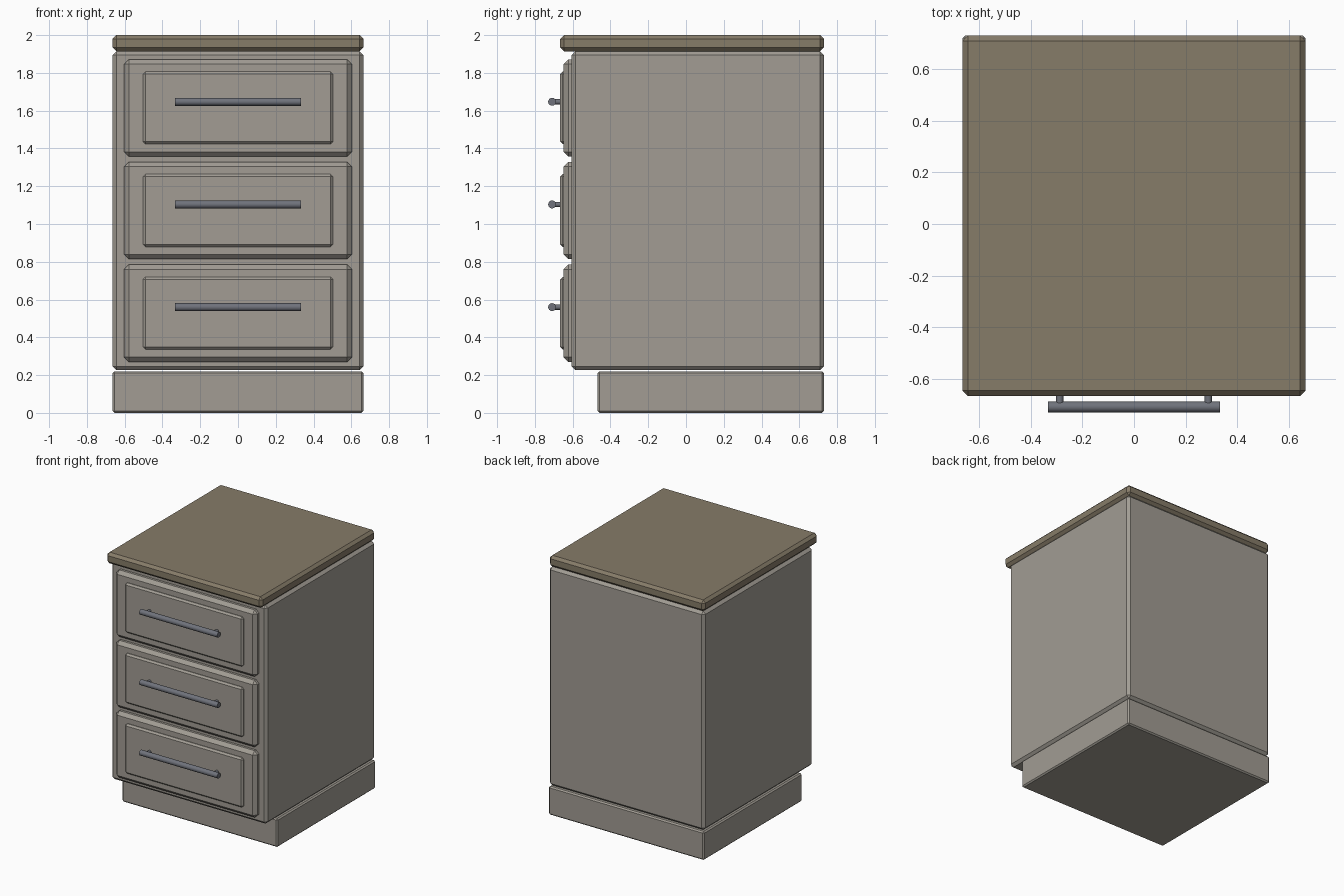
import bpy, math

if "Cube" in bpy.data.objects:
    bpy.data.objects.remove(bpy.data.objects["Cube"])

def material(name, rgb):
    m = bpy.data.materials.new(name)
    m.diffuse_color = (*rgb, 1)
    m.use_nodes = True
    m.node_tree.nodes["Principled BSDF"].inputs["Base Color"].default_value = m.diffuse_color
    return m

PAINT = material("warm_grey_paint", (0.36, 0.335, 0.295))
WOOD = material("wood", (0.24, 0.20, 0.14))
METAL = material("dark_metal", (0.16, 0.17, 0.20))

def box(name, x, y, z, bevel, mat):
    """Chamfered box from half width x and (min, max) ranges in y and z."""
    bpy.ops.mesh.primitive_cube_add(size=1, location=(0, sum(y) / 2, sum(z) / 2))
    o = bpy.context.object
    o.name = name
    o.scale = (2 * x, y[1] - y[0], z[1] - z[0])
    bpy.ops.object.transform_apply(location=False, rotation=False, scale=True)
    b = o.modifiers.new("chamfer", 'BEVEL')
    b.width, b.segments = bevel, 1
    o.data.materials.append(mat)
    return o

def rod(name, radius, length, loc, rot):
    bpy.ops.mesh.primitive_cylinder_add(vertices=16, radius=radius, depth=length,
                                        location=loc, rotation=rot)
    o = bpy.context.object
    o.name = name
    o.data.materials.append(METAL)
    bpy.ops.object.shade_smooth_by_angle(angle=math.radians(35))
    return o

# Cabinet body
box("plinth", 0.664, (-0.468, 0.73), (0.005, 0.225), 0.01, PAINT).location.z -= 0.005
box("carcass", 0.664, (-0.605, 0.73), (0.226, 1.914), 0.02, PAINT)
box("countertop", 0.664, (-0.666, 0.73), (1.914, 2.0), 0.02, WOOD)

# Drawers with raised panels and bar handles
for i, label in enumerate(("bottom", "middle", "top")):
    dz = 0.5435 * i
    box(f"{label}_drawer_front", 0.603, (-0.648, -0.57), (0.27 + dz, 0.785 + dz), 0.025, PAINT)
    box(f"{label}_drawer_panel", 0.503, (-0.666, -0.61), (0.336 + dz, 0.72 + dz), 0.013, PAINT)
    hz = 0.56 + dz
    rod(f"{label}_handle_bar", 0.021, 0.666, (0, -0.709, hz), (0, math.pi / 2, 0))
    for side, x in (("left", -0.288), ("right", 0.288)):
        rod(f"{label}_handle_{side}_post", 0.014, 0.055, (x, -0.682, hz), (math.pi / 2, 0, 0))
